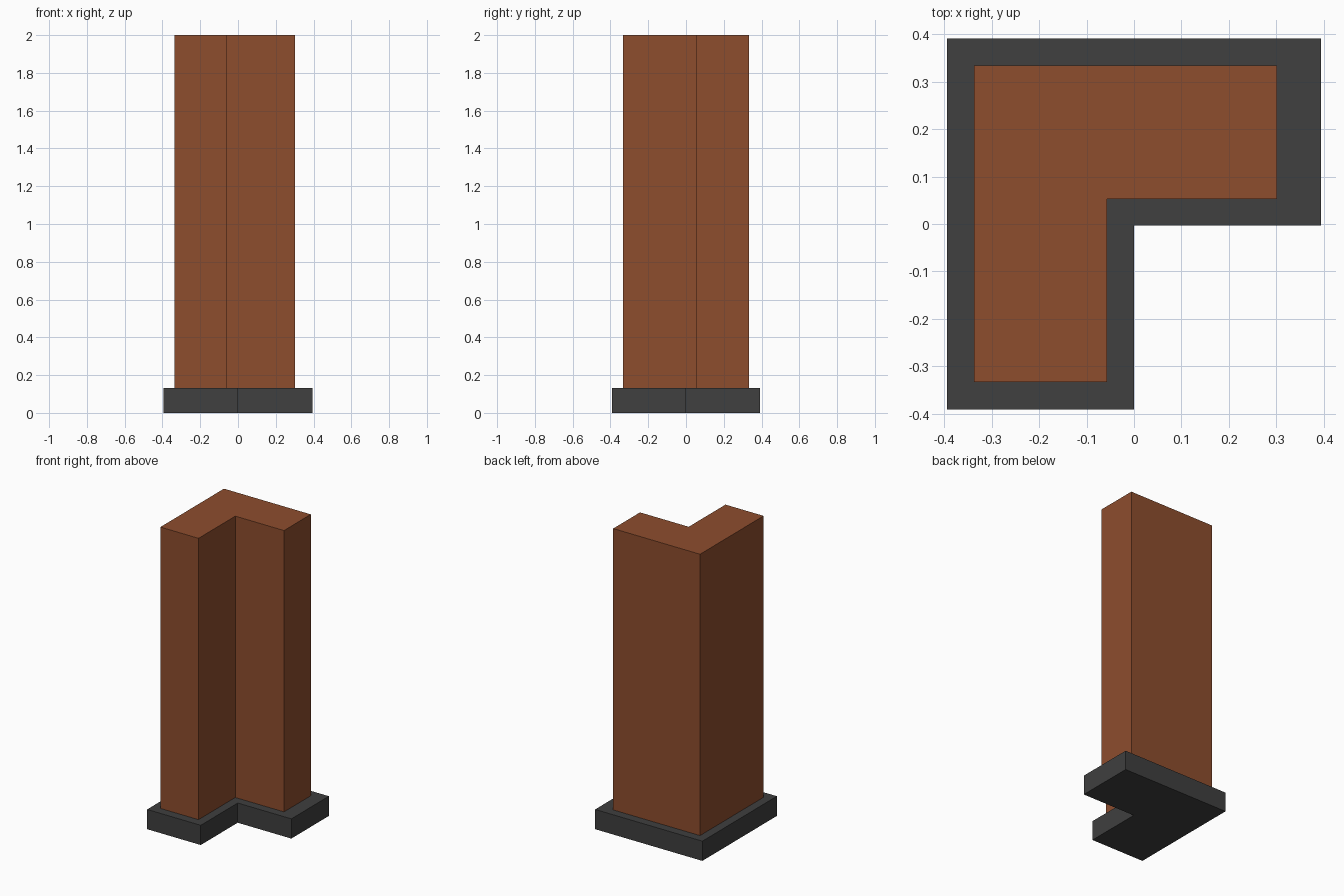
import bpy
import bmesh

if "Cube" in bpy.data.objects:
    bpy.data.objects.remove(bpy.data.objects["Cube"])


def l_prism(name, x0, x1, y0, y1, inner_x, inner_y, z0, z1, color):
    """Extrude an L-shaped outline whose notch is at the +x, -y corner."""
    outline = [(x0, y0), (inner_x, y0), (inner_x, inner_y),
               (x1, inner_y), (x1, y1), (x0, y1)]
    bm = bmesh.new()
    face = bm.faces.new([bm.verts.new((x, y, z0)) for x, y in outline])
    result = bmesh.ops.extrude_face_region(bm, geom=[face], use_keep_orig=True)
    top = [v for v in result["geom"] if isinstance(v, bmesh.types.BMVert)]
    bmesh.ops.translate(bm, verts=top, vec=(0, 0, z1 - z0))
    bmesh.ops.recalc_face_normals(bm, faces=bm.faces[:])
    mesh = bpy.data.meshes.new(name)
    bm.to_mesh(mesh)
    bm.free()
    mat = bpy.data.materials.new(name + "_color")
    mat.diffuse_color = color
    mat.use_nodes = True
    mat.node_tree.nodes["Principled BSDF"].inputs["Base Color"].default_value = mat.diffuse_color
    mesh.materials.append(mat)
    obj = bpy.data.objects.new(name, mesh)
    bpy.context.collection.objects.link(obj)
    return obj


BASE_HEIGHT = 0.131

# Dark plinth under the wall corner
l_prism("base", -0.394, 0.394, -0.391, 0.391, 0.0, -0.003,
        0.0, BASE_HEIGHT, (0.05, 0.05, 0.05, 1))

# Tall brown L-shaped column
l_prism("column", -0.337, 0.301, -0.333, 0.334, -0.057, 0.053,
        BASE_HEIGHT, 2.0, (0.27, 0.075, 0.027, 1))
